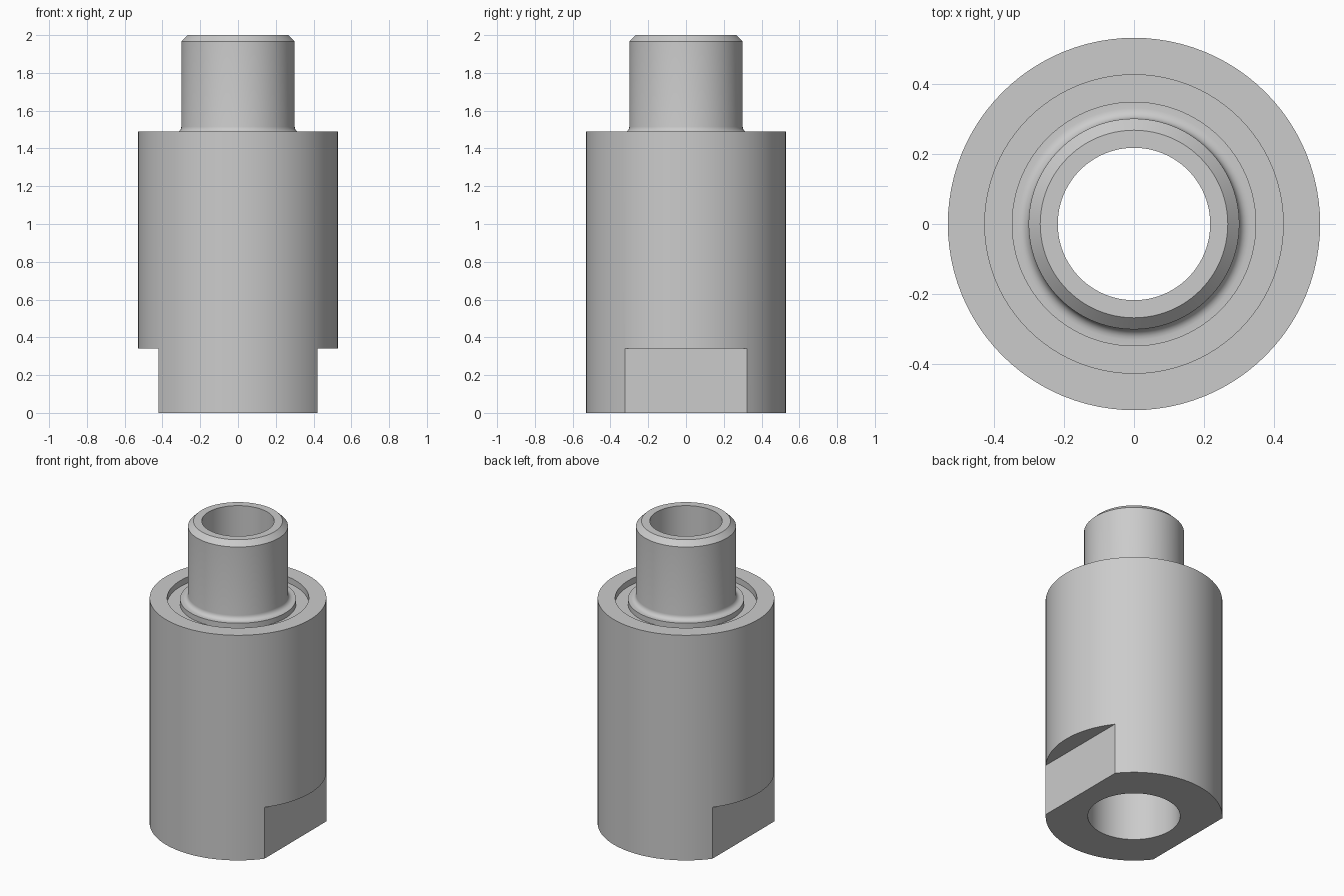
import bpy, bmesh, math
from mathutils import Vector

if "Cube" in bpy.data.objects:
    bpy.data.objects.remove(bpy.data.objects["Cube"])


def lathe(name, profile, steps=96):
    """Revolve a closed (radius, z) profile about the z axis."""
    bm = bmesh.new()
    verts = [bm.verts.new((r, 0, z)) for r, z in profile]
    edges = [bm.edges.new((verts[i], verts[(i + 1) % len(verts)]))
             for i in range(len(verts))]
    bmesh.ops.spin(bm, geom=verts + edges, cent=(0, 0, 0), axis=(0, 0, 1),
                   angle=math.tau, steps=steps)
    bmesh.ops.remove_doubles(bm, verts=bm.verts, dist=1e-5)
    bmesh.ops.recalc_face_normals(bm, faces=bm.faces)
    mesh = bpy.data.meshes.new(name)
    bm.to_mesh(mesh)
    bm.free()
    obj = bpy.data.objects.new(name, mesh)
    bpy.context.collection.objects.link(obj)
    return obj


# Fillet where the neck meets the collar
R = 0.03
fillet = [(0.30 + R - R * math.cos(a), 1.485 + R - R * math.sin(a))
          for a in (math.pi / 2 * i / 5 for i in range(5, -1, -1))]

# Body with seal groove, chamfered neck and stepped through bore
profile = [(0.277, 0), (0.53, 0), (0.53, 1.49),
           (0.425, 1.49), (0.425, 1.45), (0.348, 1.45), (0.348, 1.485)]
profile += fillet
profile += [(0.30, 1.967), (0.267, 2.0), (0.217, 2.0), (0.217, 0.8), (0.277, 0.8)]
body = lathe("adapter_body", profile)

# Wrench flats cut from both sides of the base
for side, label in ((1, "right"), (-1, "left")):
    bpy.ops.mesh.primitive_cube_add(size=1, location=(side * 0.62, 0, 0.07))
    cutter = bpy.context.object
    cutter.name = label + "_flat_cutter"
    cutter.scale = (0.40, 1.4, 0.54)
    cutter.hide_render = True
    cutter.hide_set(True)
    mod = body.modifiers.new(label + "_flat", 'BOOLEAN')
    mod.operation = 'DIFFERENCE'
    mod.solver = 'EXACT'
    mod.object = cutter

# Apply the cuts, then smooth the round surfaces
bpy.ops.object.select_all(action='DESELECT')
body.select_set(True)
bpy.context.view_layer.objects.active = body
for mod in list(body.modifiers):
    bpy.ops.object.modifier_apply(modifier=mod.name)
for obj in [o for o in bpy.data.objects if o.name.endswith("cutter")]:
    bpy.data.objects.remove(obj)
bpy.ops.object.shade_smooth_by_angle(angle=math.radians(30))
